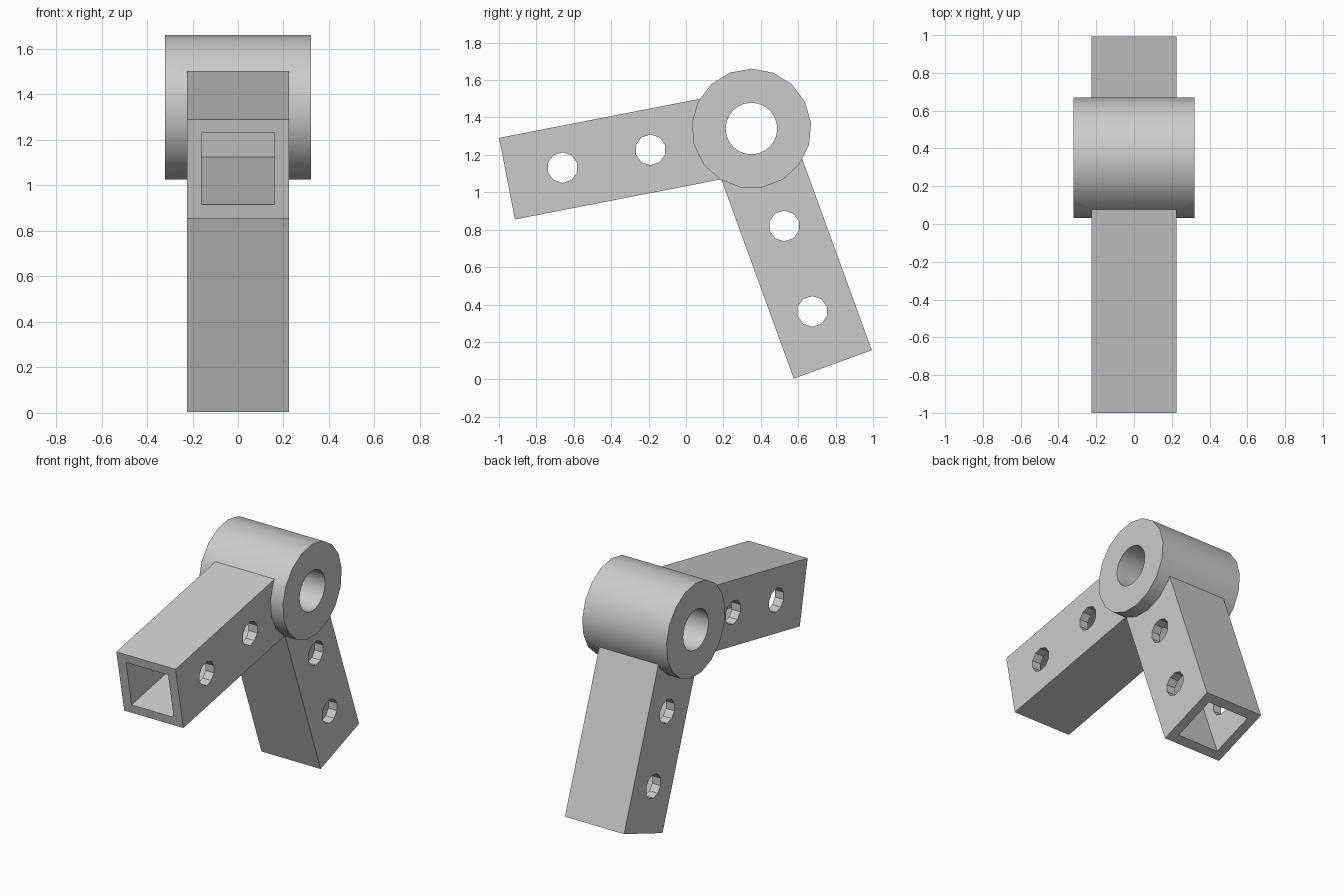
import bpy
from math import radians, sin, cos
from mathutils import Matrix, Vector

cube = bpy.data.objects.get("Cube")
if cube:
    bpy.data.objects.remove(cube, do_unlink=True)

grey = bpy.data.materials.new("plain_grey")
grey.use_nodes = True
COLOUR = (0.6, 0.6, 0.6, 1)
grey.diffuse_color = COLOUR
grey.node_tree.nodes["Principled BSDF"].inputs["Base Color"].default_value = COLOUR


def cross_cylinder(name, y, z, radius, width, sides):
    """Cylinder lying along x, with one corner pointing straight up."""
    bpy.ops.mesh.primitive_cylinder_add(vertices=sides, radius=radius, depth=width)
    ob = bpy.context.object
    ob.name = name
    ob.data.transform(Matrix.Translation((0, y, z))
                      @ Matrix.Rotation(radians(90), 4, 'Z')
                      @ Matrix.Rotation(radians(90), 4, 'X'))
    ob.data.materials.append(grey)
    return ob


def beam(name, end, angle, start, length, width, height):
    """Box running from its end centre (y, z) along an angle in the side plane."""
    bpy.ops.mesh.primitive_cube_add(size=1)
    ob = bpy.context.object
    ob.name = name
    ob.data.transform(Matrix.Translation((0, *end))
                      @ Matrix.Rotation(radians(angle), 4, 'X')
                      @ Matrix.Translation((0, start + length / 2, 0))
                      @ Matrix.Diagonal((width, length, height, 1)))
    ob.data.materials.append(grey)
    return ob


def combine(target, other, operation):
    mod = target.modifiers.new(other.name, 'BOOLEAN')
    mod.operation = operation
    mod.solver = 'EXACT'
    mod.object = other
    bpy.context.view_layer.objects.active = target
    bpy.ops.object.modifier_apply(modifier=mod.name)
    bpy.data.objects.remove(other, do_unlink=True)


# Pivot hub
HUB = (0.35, 1.341)
bracket = cross_cylinder("hinge_bracket", *HUB, 0.32, 0.64, 17)

# Square tube arms: end centre and direction towards the hub
arms = {"front_arm": ((-0.957, 1.073), 11), "rear_arm": ((0.785, 0.08), 110)}
for name, (end, angle) in arms.items():
    combine(bracket, beam(name, end, angle, 0, 1.18, 0.45, 0.444), 'UNION')
for name, (end, angle) in arms.items():
    combine(bracket, beam(name + "_cavity", end, angle, -0.1, 1.2, 0.32, 0.32), 'DIFFERENCE')

# Pivot bore and bolt holes
combine(bracket, cross_cylinder("bore", *HUB, 0.138, 1, 24), 'DIFFERENCE')
for y, z in ((-0.66, 1.132), (-0.19, 1.227), (0.525, 0.82), (0.675, 0.363)):
    combine(bracket, cross_cylinder("bolt_hole", y, z, 0.082, 1, 10), 'DIFFERENCE')

# Smooth round surfaces, crisp edges
bpy.ops.object.select_all(action='DESELECT')
bracket.select_set(True)
bpy.context.view_layer.objects.active = bracket
bpy.ops.object.shade_smooth_by_angle(angle=radians(30))
